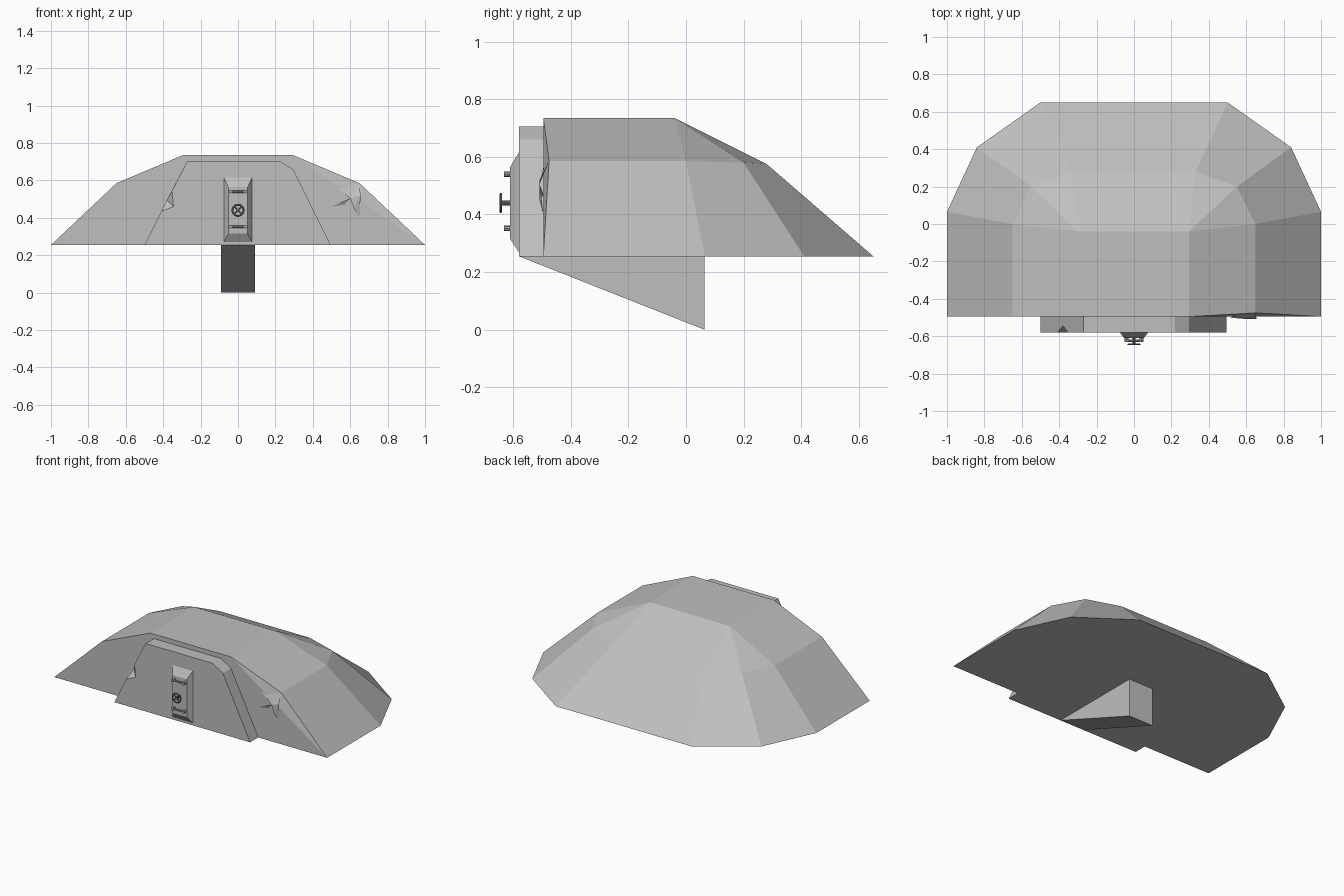
import bpy, bmesh, math
from mathutils import Vector

cube = bpy.data.objects.get("Cube")
if cube:
    bpy.data.objects.remove(cube)


def material(name, value):
    m = bpy.data.materials.new(name)
    m.use_nodes = True
    colour = (value, value, value, 1)
    m.diffuse_color = colour
    m.node_tree.nodes["Principled BSDF"].inputs["Base Color"].default_value = colour
    return m


armour = material("light grey armour", 0.52)
door_grey = material("mid grey door", 0.38)
steel = material("dark grey steel", 0.16)


def build(name, verts, faces, mat, fix_normals=True):
    mesh = bpy.data.meshes.new(name)
    mesh.from_pydata(verts, [], faces)
    if fix_normals:
        bm = bmesh.new()
        bm.from_mesh(mesh)
        bmesh.ops.recalc_face_normals(bm, faces=bm.faces)
        bm.to_mesh(mesh)
        bm.free()
    mesh.materials.append(mat)
    ob = bpy.data.objects.new(name, mesh)
    bpy.context.collection.objects.link(ob)
    return ob


def rod(name, a, b, radius, mat, sides=8):
    a, b = Vector(a), Vector(b)
    bpy.ops.mesh.primitive_cylinder_add(vertices=sides, radius=radius,
                                        depth=(b - a).length, location=(a + b) / 2)
    ob = bpy.context.object
    ob.name = name
    ob.rotation_euler = (b - a).to_track_quat('Z', 'Y').to_euler()
    ob.data.materials.append(mat)
    bpy.ops.object.shade_smooth_by_angle()
    return ob


# Faceted shell: right-hand half listed front to back, mirrored to the left
BASE, FRONT = 0.255, -0.495
lower = [(1, FRONT, BASE), (1, 0.065, BASE), (0.84, 0.41, BASE), (0.5, 0.65, BASE)]
middle = [(0.65, FRONT, 0.585), (0.65, 0, 0.585), (0.55, 0.2, 0.58), (0.33, 0.28, 0.575)]
crown = [(0.295, FRONT, 0.735), (0.295, -0.04, 0.735)]
half = lower + middle + crown
n = len(half)
verts = half + [(-x, y, z) for x, y, z in half]
verts[4] = (0.65, -0.475, 0.585)        # bent corner on the left side
side = [(i, i + 1, i + 5, i + 4) for i in range(3)]
side += [(4, 5, 9, 8), (5, 6, 9), (6, 7, 9)]
faces = side + [tuple(i + n for i in reversed(f)) for f in side]
faces += [(3, 3 + n, 7 + n, 7), (7, 7 + n, 9 + n, 9), (9, 9 + n, 8 + n, 8),
          (0, 1, 2, 3, 3 + n, 2 + n, 1 + n, n),
          (0, 8, 8 + n, 4 + n, n), (0, 4, 8)]
build("armoured_shell", verts, faces, armour)

# Torn metal on the left side of the shell front
torn = [(0.49, -0.49, 0.585), (0.6, -0.508, 0.505), (0.5, -0.5, 0.46), (0.65, -0.478, 0.58),
        (0.655, -0.508, 0.52), (0.62, -0.508, 0.45), (0.65, -0.495, 0.40), (0.57, -0.495, 0.47)]
build("torn_metal", torn, [(0, 1, 3), (2, 7, 1), (1, 4, 3), (1, 5, 4), (4, 5, 6)], armour, False)

# Raised front plate with a chip in its right edge
outline = [(-0.5, BASE), (-0.41, 0.435), (-0.345, 0.46), (-0.353, 0.545), (-0.27, 0.705),
           (0.22, 0.705), (0.295, 0.66), (0.495, BASE)]
PLATE = -0.58
verts = [(x, PLATE, z) for x, z in outline]
back = [outline[i] for i in (0, 4, 5, 6, 7)]
verts += [(x, FRONT + 0.01, z) for x, z in back] + [(-0.38, -0.545, 0.495)]
faces = [tuple(range(8)), (0, 1, 13, 3, 4, 9, 8), (1, 2, 13), (2, 3, 13),
         (4, 5, 10, 9), (5, 6, 11, 10), (6, 7, 12, 11), (7, 0, 8, 12), (8, 9, 10, 11, 12)]
build("front_plate", verts, faces, armour)

# Wedge keel beneath
profile = [(PLATE, BASE), (0.065, 0), (0.065, BASE)]
verts = [(x, y, z) for x in (-0.09, 0.09) for y, z in profile]
build("keel", verts, [(0, 1, 2), (3, 5, 4), (0, 3, 4, 1), (1, 4, 5, 2), (2, 5, 3, 0)], armour)


# Hatch door with sloping sides
def rect(w, y, z0, z1):
    return [(-w, y, z0), (w, y, z0), (w, y, z1), (-w, y, z1)]


verts = rect(0.075, PLATE, 0.27, 0.615) + rect(0.052, -0.61, 0.315, 0.565)
faces = [(i, (i + 1) % 4, (i + 1) % 4 + 4, i + 4) for i in range(4)] + [(4, 5, 6, 7), (3, 2, 1, 0)]
build("hatch_door", verts, faces, armour)

# Locking bars with their brackets
for label, z in (("upper", 0.54), ("lower", 0.352)):
    rod(label + "_locking_bar", (-0.045, -0.624, z), (0.045, -0.624, z), 0.006, door_grey)
    for x in (-0.04, 0.04):
        rod(label + "_bracket", (x, -0.60, z), (x, -0.632, z), 0.01, door_grey)

# Hand wheel on a short shaft
WHEEL_Z = 0.44
rod("wheel_shaft", (0, -0.60, WHEEL_Z), (0, -0.648, WHEEL_Z), 0.009, steel)
bpy.ops.mesh.primitive_torus_add(major_radius=0.03, minor_radius=0.005, major_segments=20,
                                 minor_segments=6, location=(0, -0.643, WHEEL_Z),
                                 rotation=(math.pi / 2, 0, 0))
wheel = bpy.context.object
wheel.name = "hand_wheel"
wheel.data.materials.append(steel)
bpy.ops.object.shade_smooth_by_angle()
for k in range(2):
    a = math.pi / 4 + k * math.pi / 2
    dx, dz = 0.03 * math.cos(a), 0.03 * math.sin(a)
    rod("wheel_spoke", (-dx, -0.643, WHEEL_Z - dz), (dx, -0.643, WHEEL_Z + dz), 0.004, steel, 6)
